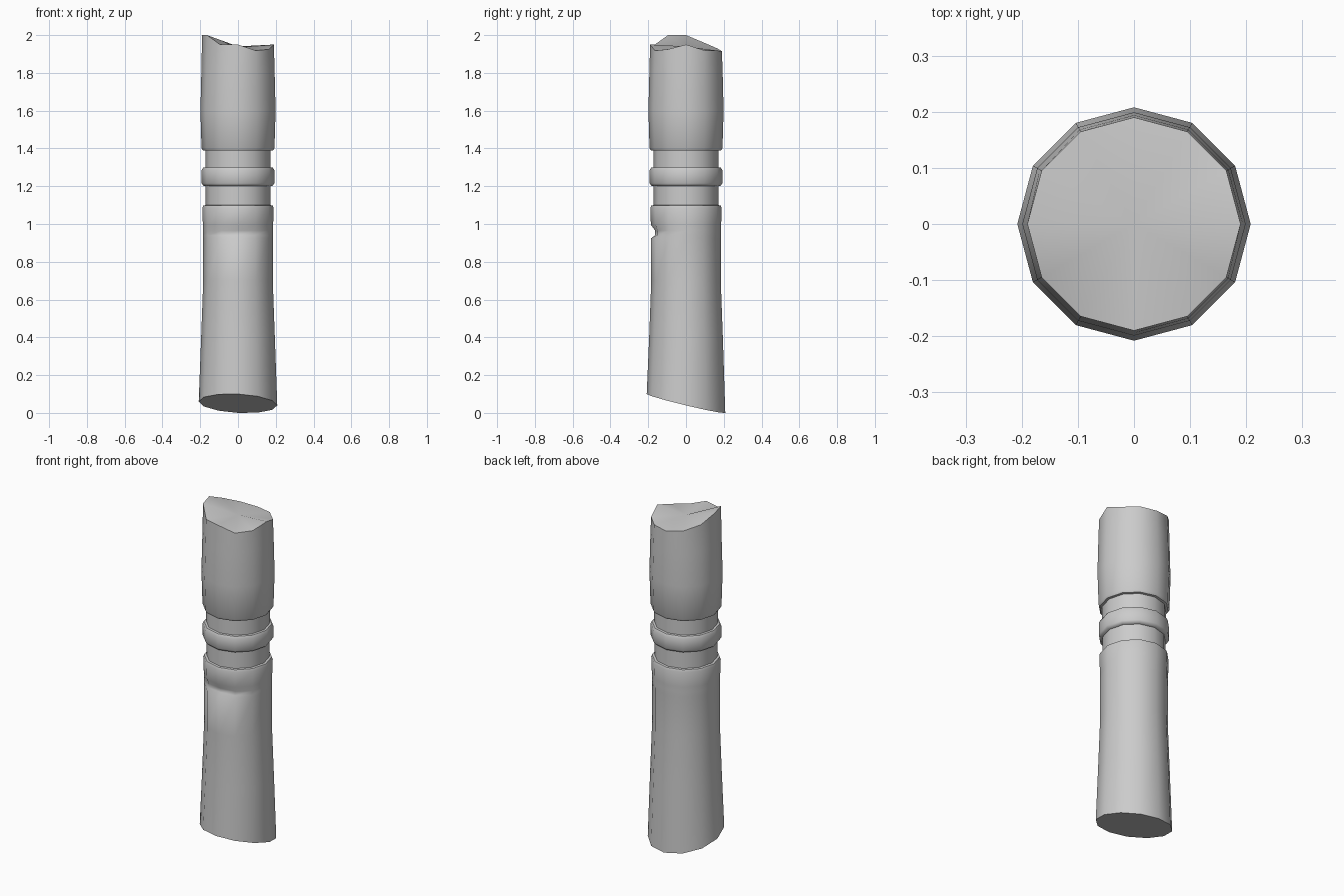
import bpy, bmesh, math

if "Cube" in bpy.data.objects:
    bpy.data.objects.remove(bpy.data.objects["Cube"])

SIDES = 12  # corner 0 faces the front (-y), counting towards +x

# Shaft profile: (height, radius)
PROFILE = [
    (0.4, 0.195), (0.7, 0.184), (0.925, 0.184), (0.94, 0.185), (0.965, 0.185),
    (0.995, 0.186), (1.085, 0.189), (1.098, 0.184), (1.10, 0.171),
    (1.20, 0.171), (1.203, 0.184), (1.215, 0.192), (1.285, 0.192),
    (1.298, 0.185), (1.30, 0.173), (1.388, 0.173), (1.39, 0.186),
    (1.402, 0.193), (1.6, 0.199), (1.8, 0.194)]

# Broken rim heights, one per corner
RIM = [1.95, 1.918, 1.925, 1.95, 1.92, 1.918, 1.915, 1.93, 1.96, 2.0, 2.0, 1.95]

# Chipped slot at the front: corner -> radius factor
SLOT = {0: 0.88, 1: 0.94, 11: 0.94}


def corner(i, r):
    a = math.radians(-90 + 360 / SIDES * i)
    return r * math.cos(a), r * math.sin(a)


bm = bmesh.new()
rings = []

# Slanted foot
ring = []
for i in range(SIDES):
    x, y = corner(i, 0.208)
    ring.append(bm.verts.new((x, y, 0.5 * 0.1 - y * 0.24 - x * 0.05)))
low = min(v.co.z for v in ring)
for v in ring:
    v.co.z -= low
rings.append(ring)

# Turned shaft with two grooves and the front slot
for z, r in PROFILE:
    ring = []
    for i in range(SIDES):
        k = SLOT.get(i, 1) if z in (0.94, 0.965) else 1
        ring.append(bm.verts.new((*corner(i, r * k), z)))
    rings.append(ring)

# Broken top edge
rings.append([bm.verts.new((*corner(i, 0.19), RIM[i])) for i in range(SIDES)])

for a, b in zip(rings, rings[1:]):
    for i in range(SIDES):
        j = (i + 1) % SIDES
        bm.faces.new((a[i], a[j], b[j], b[i]))

# End caps
bm.faces.new(rings[0][::-1])
hub = bm.verts.new((0, 0, 1.94))
for i in range(SIDES):
    bm.faces.new((rings[-1][i], rings[-1][(i + 1) % SIDES], hub))

bmesh.ops.recalc_face_normals(bm, faces=bm.faces)
mesh = bpy.data.meshes.new("broken_column")
bm.to_mesh(mesh)
bm.free()
obj = bpy.data.objects.new("broken_column", mesh)
bpy.context.collection.objects.link(obj)
bpy.context.view_layer.objects.active = obj
obj.select_set(True)
bpy.ops.object.shade_smooth_by_angle(angle=math.radians(50))
